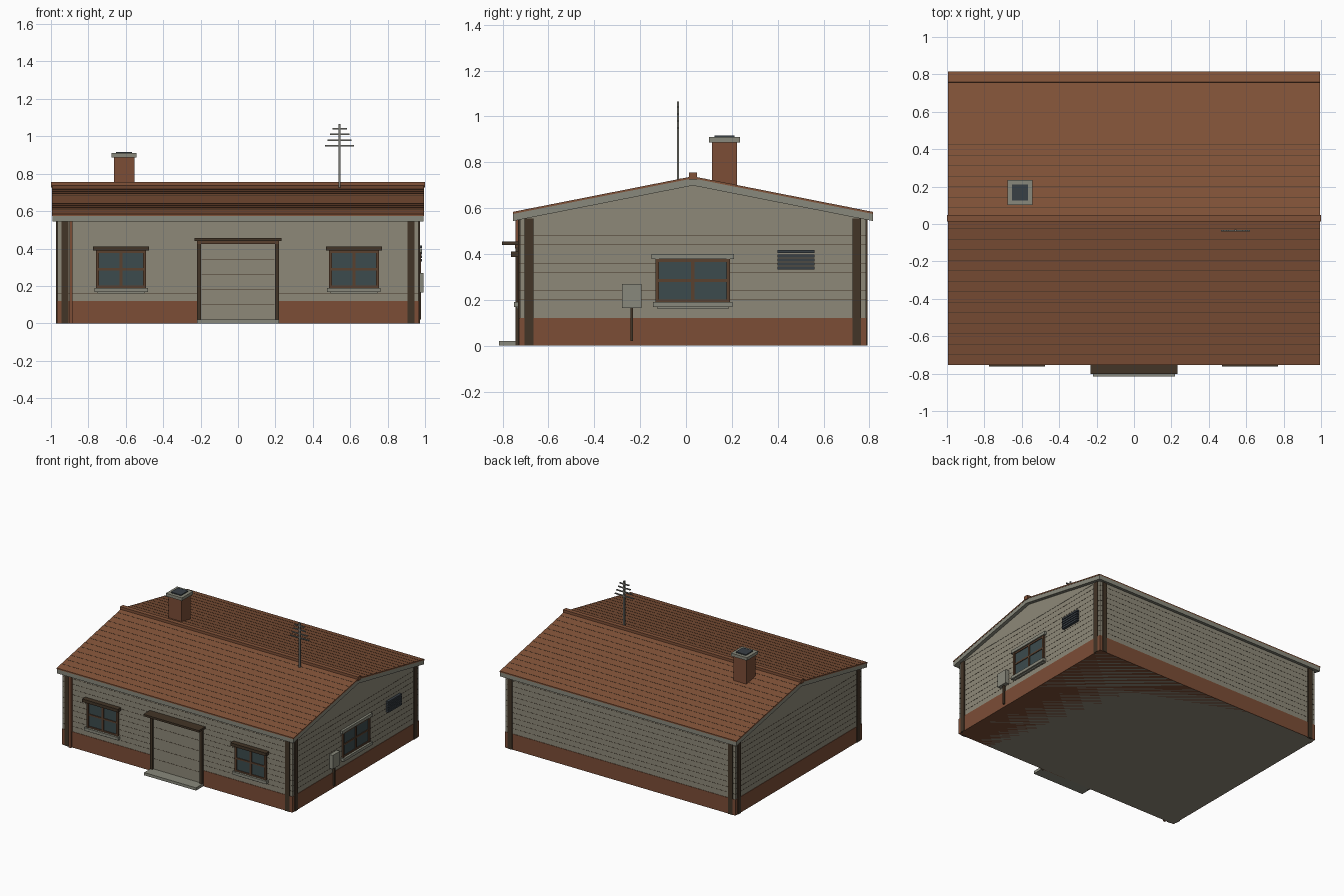
import bpy
import math
from mathutils import Matrix

if "Cube" in bpy.data.objects:
    bpy.data.objects.remove(bpy.data.objects["Cube"], do_unlink=True)


def material(name, *rgb):
    mat = bpy.data.materials.new(name)
    mat.use_nodes = True
    color = (*rgb, 1)
    mat.diffuse_color = color
    mat.node_tree.nodes["Principled BSDF"].inputs["Base Color"].default_value = color
    return mat


PLASTER = material("plaster", .27, .25, .19)
TILE = material("roof_tile", .22, .085, .04)
BRICK = material("brick", .2, .075, .037)
WOOD = material("dark_wood", .055, .035, .02)
TRIM = material("window_frame", .1, .052, .028)
CONCRETE = material("concrete", .25, .25, .2)
GLASS = material("glass", .045, .07, .075)
VENT = material("vent_metal", .04, .05, .06)
METAL = material("antenna_metal", .2, .2, .18)

# Main proportions
WALL_X, ROOF_X = .965, .995
FRONT, BACK, RIDGE = -.725, .785, .03
WALL_TOP, PLINTH_TOP = .555, .12
RUN, RISE, EAVE = .785, .155, .575


def mesh_object(name, mat, verts, faces):
    mesh = bpy.data.meshes.new(name)
    mesh.from_pydata(verts, [], faces)
    mesh.materials.append(mat)
    obj = bpy.data.objects.new(name, mesh)
    bpy.context.collection.objects.link(obj)
    return obj


def box(name, mat, xs, ys, zs):
    verts = [(x, y, z) for x in sorted(xs) for y in sorted(ys) for z in sorted(zs)]
    faces = [(0, 1, 3, 2), (4, 6, 7, 5), (0, 4, 5, 1),
             (2, 3, 7, 6), (0, 2, 6, 4), (1, 5, 7, 3)]
    return mesh_object(name, mat, verts, faces)


def around(center, half):
    return center - half, center + half


def extrude_x(name, mat, profile, half):
    """Extrude a closed (y, z) profile along x."""
    n = len(profile)
    verts = [(x, y, z) for x in (-half, half) for y, z in profile]
    faces = [tuple(reversed(range(n))), tuple(range(n, n + n))]
    faces += [(i, (i + 1) % n, (i + 1) % n + n, i + n) for i in range(n)]
    return mesh_object(name, mat, verts, faces)


def wall_box(name, mat, side, us, zs, depth, start=-.01):
    """Box on a wall: us runs along the wall, depth points outward."""
    if side == "front":
        return box(name, mat, us, (FRONT - start, FRONT - depth), zs)
    if side == "back":
        return box(name, mat, us, (BACK + start, BACK + depth), zs)
    sign = 1 if side == "left" else -1
    return box(name, mat, (sign * (WALL_X + start), sign * (WALL_X + depth)), us, zs)


# Walls, gables and brick base
box("walls", PLASTER, (-WALL_X, WALL_X), (FRONT, BACK), (0, WALL_TOP))
extrude_x("gables", PLASTER,
          [(FRONT, WALL_TOP), (BACK, WALL_TOP), (RIDGE, .705)], WALL_X + .002)
box("brick_base", BRICK, around(0, WALL_X + .003),
    (FRONT - .003, BACK + .003), (0, PLINTH_TOP))

# Thin joints around the walls
for i in range(10):
    z = .16 + i * .04
    box("wall_joint", WOOD, around(0, WALL_X + .001),
        (FRONT - .001, BACK + .001), around(z, .0008))

# Corner boards, two on each wall
for side, low, high in (("front", -WALL_X, WALL_X), ("back", -WALL_X, WALL_X),
                        ("left", FRONT, BACK), ("right", FRONT, BACK)):
    for center in (low + .04, high - .04):
        wall_box("corner_board", WOOD, side, around(center, .019), (0, WALL_TOP), .007)


# Roof: pale underlay showing as fascia, with a tiled skin above
def gable_band(bottom, top):
    def line(offset):
        return [(RIDGE - RUN, EAVE + offset), (RIDGE, EAVE + RISE + offset),
                (RIDGE + RUN, EAVE + offset)]
    return line(bottom)[::1] + line(top)[::-1]


extrude_x("roof_fascia", CONCRETE, gable_band(-.031, 0), ROOF_X - .002)
extrude_x("roof_tiles", TILE, gable_band(0, .009), ROOF_X)
box("ridge_cap", TILE, around(0, 1), around(RIDGE, .017), (.725, .755))

# Tile course lines on both slopes
slope = math.atan2(RISE, RUN)
for sign in (-1, 1):
    for i in range(1, 14):
        t = i / 14
        line = box("tile_course", WOOD, around(0, ROOF_X - .001),
                   around(0, .0011), around(0, .001))
        line.matrix_world = (
            Matrix.Translation((0, RIDGE + sign * RUN * (1 - t), EAVE + RISE * t + .009))
            @ Matrix.Rotation(-sign * slope, 4, "X"))


# Windows with four panes
def window(side, center, half, bottom, top, hood_mat, hood_depth):
    mid = (bottom + top) / 2
    wall_box("window_glass", GLASS, side, around(center, half), (bottom, top), .004)
    for edge in (-half, half):
        wall_box("window_jamb", TRIM, side, around(center + edge, .008),
                 (bottom, top), .013)
    wall_box("window_mullion", TRIM, side, around(center, .008), (bottom, top), .01)
    for z in (bottom + .006, mid, top - .006):
        wall_box("window_rail", TRIM, side, around(center, half), around(z, .006), .009)
    wall_box("window_hood", hood_mat, side, around(center, half + .025),
             (top, top + .023), hood_depth)
    wall_box("window_sill", CONCRETE, side, around(center, half + .018),
             (bottom - .022, bottom), .025)
    wall_box("sill_underside", CONCRETE, side, around(center, half),
             (bottom - .03, bottom - .022), .012)


for x in (-.625, .62):
    window("front", x, .125, .19, .388, WOOD, .038)
window("left", RIDGE, .155, .19, .378, CONCRETE, .018)

# Panelled door with posts, canopy and step
wall_box("door", PLASTER, "front", around(0, .2), (.02, .425), .005)
for i in range(1, 5):
    wall_box("door_groove", WOOD, "front", around(0, .195),
             around(.02 + i * .08, .001), .006)
for x in (-.208, .208):
    wall_box("door_post", WOOD, "front", around(x, .01), (0, .43), .018)
wall_box("door_lintel", TRIM, "front", around(0, .218), (.425, .441), .02)
wall_box("door_canopy", WOOD, "front", around(0, .233), (.44, .455), .078)
wall_box("door_step", CONCRETE, "front", around(0, .218), (0, .021), .09)

# Downpipe on the front wall
wall_box("downpipe", BRICK, "front", around(-.893, .009), (0, .55), .018, 0)

# Slatted vent on the gable wall
for i in range(5):
    wall_box("vent_slat", VENT, "left", around(.48, .08),
             around(.338 + i * .018, .0065), .02)

# Meter box and its conduit
wall_box("meter_box", CONCRETE, "left", around(-.237, .043), (.165, .27), .028)
wall_box("meter_conduit", WOOD, "left", around(-.237, .006), (.02, .165), .014)

# Chimney
for name, mat, half, low, high in (("chimney_stack", BRICK, .055, .66, .89),
                                   ("chimney_cap", CONCRETE, .067, .887, .91),
                                   ("chimney_flue", VENT, .043, .9, .917)):
    box(name, mat, around(-.609, half), around(.168, half), (low, high))

# Antenna with tapering crossbars
box("antenna_mast", METAL, around(.543, .006), around(-.035, .005), (.71, 1.065))
for i in range(4):
    box("antenna_bar", METAL, around(.543, .078 - i * .013),
        around(-.035, .004), around(.95 + i * .03, .004))
